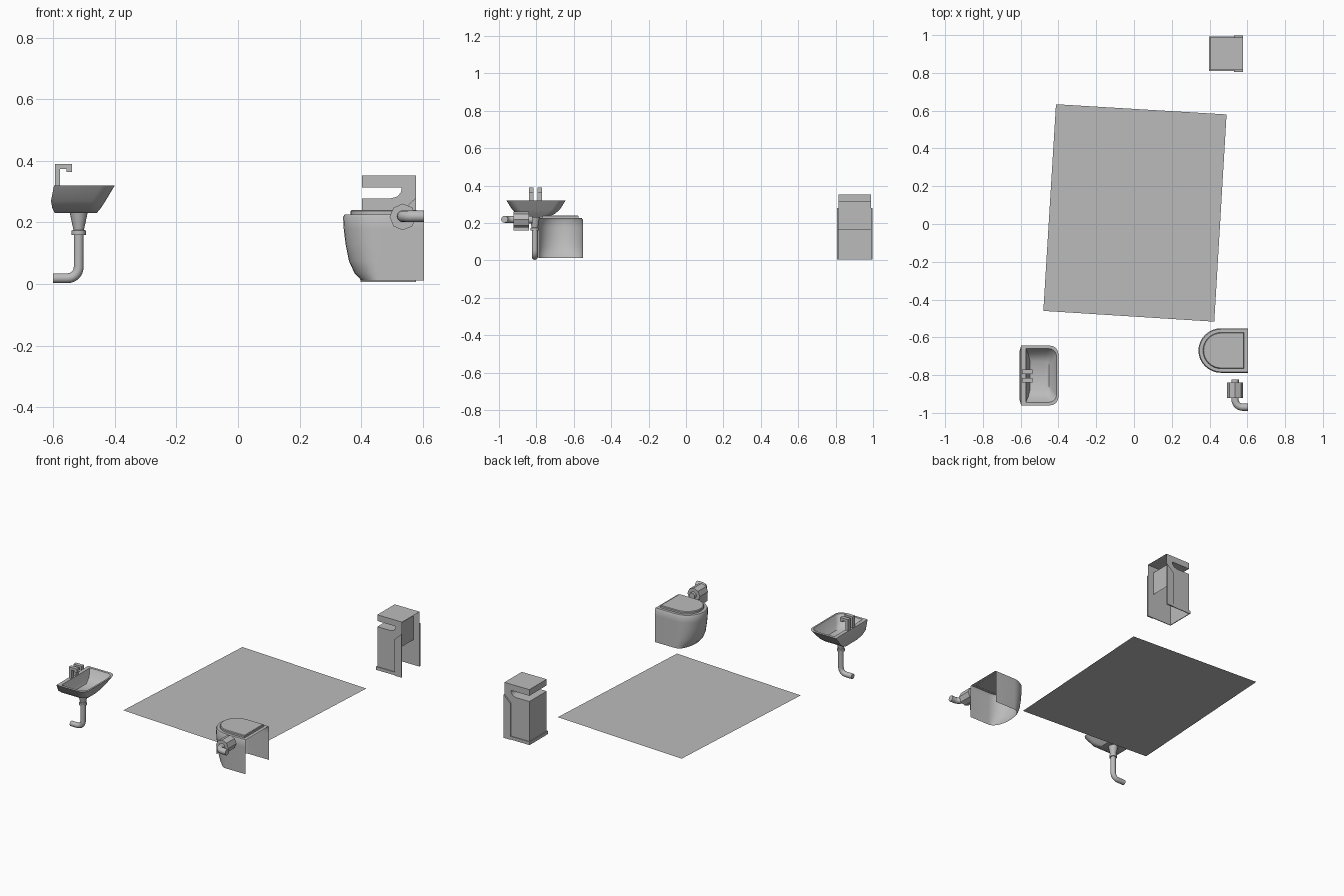
import bpy, bmesh, math
from math import sin, cos, pi, radians

if "Cube" in bpy.data.objects:
    bpy.data.objects.remove(bpy.data.objects["Cube"], do_unlink=True)

GREY = (0.5, 0.5, 0.5, 1)
mat = bpy.data.materials.new("plain grey")
mat.use_nodes = True
mat.diffuse_color = GREY
mat.node_tree.nodes["Principled BSDF"].inputs["Base Color"].default_value = GREY


def finish(ob, smooth=True):
    bpy.ops.object.select_all(action='DESELECT')
    ob.select_set(True)
    bpy.context.view_layer.objects.active = ob
    if ob.type == 'CURVE':
        bpy.ops.object.convert(target='MESH')
        ob = bpy.context.view_layer.objects.active
    ob.data.materials.clear()
    ob.data.materials.append(mat)
    if smooth:
        bpy.ops.object.shade_smooth_by_angle(angle=radians(35))
    return ob


def build(name, verts, faces, smooth=True, weld=True):
    me = bpy.data.meshes.new(name)
    me.from_pydata(verts, [], faces)
    bm = bmesh.new()
    bm.from_mesh(me)
    if weld:
        bmesh.ops.remove_doubles(bm, verts=bm.verts, dist=0.0002)
    bmesh.ops.recalc_face_normals(bm, faces=bm.faces)
    bm.to_mesh(me)
    bm.free()
    ob = bpy.data.objects.new(name, me)
    bpy.context.collection.objects.link(ob)
    return finish(ob, smooth)


def loft(name, rings, closed=True, cap_start=False, cap_end=True):
    """Skin equal-length rings in order."""
    n = len(rings[0])
    verts = [p for r in rings for p in r]
    faces = []
    for k in range(len(rings) - 1):
        for i in range(n if closed else n - 1):
            j = (i + 1) % n
            faces.append((k * n + i, k * n + j, k * n + n + j, k * n + n + i))
    if cap_start:
        faces.append(tuple(range(n)))
    if cap_end:
        faces.append(tuple(range(len(verts) - n, len(verts))))
    return build(name, verts, faces)


def prism(name, outline, y0, y1):
    """Extrude an x-z outline along y."""
    rings = [[(x, y, z) for x, z in outline] for y in (y0, y1)]
    return loft(name, rings, cap_start=True)


def box(name, x0, x1, y0, y1, z0, z1):
    return prism(name, [(x0, z0), (x1, z0), (x1, z1), (x0, z1)], y0, y1)


def tube(name, pts, radius):
    cu = bpy.data.curves.new(name, 'CURVE')
    cu.dimensions = '3D'
    cu.bevel_depth = radius
    cu.bevel_resolution = 4
    cu.use_fill_caps = True
    sp = cu.splines.new('POLY')
    sp.points.add(len(pts) - 1)
    for p, co in zip(sp.points, pts):
        p.co = (*co, 1)
    ob = bpy.data.objects.new(name, cu)
    bpy.context.collection.objects.link(ob)
    return finish(ob)


def turned(name, origin, profile, axis, n):
    """Ring profile (radius, offset) around the y or z axis."""
    ox, oy, oz = origin
    rings = []
    for r, h in profile:
        ring = []
        for i in range(n):
            c, s = r * cos(2 * pi * i / n), r * sin(2 * pi * i / n)
            ring.append((ox + c, oy + h, oz + s) if axis == 'y' else (ox + c, oy + s, oz + h))
        rings.append(ring)
    return loft(name, rings, cap_start=True)


# Floor
build("floor", [(-0.48, -0.46, 0), (0.425, -0.517, 0), (0.49, 0.58, 0), (-0.413, 0.634, 0)],
      [(0, 1, 2, 3)], smooth=False)


# Toilet: D-shaped shell, open at the wall and underneath
def d_ring(front, back, half, z, mid=0.462, cy=-0.67, n=16):
    arc = [(mid - (mid - front) * sin(pi * i / n), cy + half * cos(pi * i / n), z)
           for i in range(n + 1)]
    return [(back, cy + half, z)] + arc + [(back, cy - half, z)]


shell = [(0.400, 0.012), (0.378, 0.036), (0.360, 0.075), (0.349, 0.13), (0.343, 0.18), (0.341, 0.218)]
loft("toilet_bowl", [d_ring(f, 0.603, 0.118, z) for f, z in shell]
     + [d_ring(0.346, 0.603, 0.113, 0.226)], closed=False)
loft("toilet_lid", [d_ring(0.365, 0.582, 0.096, 0.225), d_ring(0.365, 0.582, 0.096, 0.237),
                    d_ring(0.369, 0.579, 0.092, 0.241)])

# Paper roll on a bent wall bracket
ROLL = (0.535, 0, 0.218)
turned("paper_roll", ROLL, [(0.043, -0.922), (0.043, -0.84)], 'y', 8)
turned("bracket_tip", ROLL, [(0.02, -0.84), (0.02, -0.822)], 'y', 12)
bend = [(0.575 - 0.04 * cos(t), -0.93 - 0.04 * sin(t), 0.22)
        for t in [pi / 2 * i / 6 for i in range(7)]]
tube("bracket_arm", [(0.535, -0.915, 0.22)] + bend + [(0.603, -0.97, 0.22)], 0.019)
build("paper_sheet", [(0.494, -0.922, 0.16), (0.494, -0.84, 0.16),
                      (0.494, -0.84, 0.22), (0.494, -0.922, 0.22)], [(0, 1, 2, 3)], smooth=False)


# Sink: outer bowl, rim and hollow basin
def basin_ring(x0, x1, half, r, z, cy=-0.802, n=5):
    side = [(x1 - r + r * sin(t), half - r + r * cos(t)) for t in [pi / 2 * i / n for i in range(n + 1)]]
    right = [(x0, half)] + side
    pts = right + [(x, -y) for x, y in reversed(right)]
    return [(x, cy + y, z) for x, y in pts]


loft("sink_basin", [
    basin_ring(-0.595, -0.458, 0.060, 0.03, 0.231),
    basin_ring(-0.603, -0.444, 0.098, 0.04, 0.248),
    basin_ring(-0.607, -0.430, 0.126, 0.045, 0.270),
    basin_ring(-0.597, -0.400, 0.158, 0.045, 0.320),
    basin_ring(-0.573, -0.410, 0.142, 0.040, 0.320),
    basin_ring(-0.560, -0.430, 0.115, 0.035, 0.275),
    basin_ring(-0.550, -0.450, 0.075, 0.025, 0.252)], cap_start=True)

# Two hooked taps
hook = [(-0.594, 0.315), (-0.577, 0.315), (-0.577, 0.374), (-0.556, 0.374),
        (-0.556, 0.364), (-0.538, 0.364), (-0.538, 0.390), (-0.594, 0.390)]
for name, y in (("tap_front", -0.828), ("tap_back", -0.782)):
    prism(name, hook, y - 0.012, y + 0.012)

# Drain funnel, collar and bent waste pipe
PIPE_X, PIPE_Y = -0.517, -0.808
turned("drain_funnel", (PIPE_X, PIPE_Y, 0),
       [(0.017, 0.16), (0.023, 0.16), (0.023, 0.174), (0.017, 0.176), (0.030, 0.236)], 'z', 16)
elbow = [(PIPE_X - 0.036 + 0.036 * cos(t), PIPE_Y, 0.055 - 0.036 * sin(t))
         for t in [pi / 2 * i / 6 for i in range(7)]]
tube("waste_pipe", [(PIPE_X, PIPE_Y, 0.17)] + elbow + [(-0.6, PIPE_Y, 0.019)], 0.016)

# Hand dryer: notched shell, open at the wall and underneath
FRONT, BACK, Y0, Y1 = 0.403, 0.577, 0.815, 0.988
outline = [(BACK, 0.353), (FRONT, 0.353), (FRONT, 0.314), (0.531, 0.314), (0.529, 0.298),
           (0.517, 0.284), (0.495, 0.278), (FRONT, 0.278), (FRONT, 0.006), (BACK, 0.006)]
n = len(outline)
verts = [(x, y, z) for y in (Y0, Y1) for x, z in outline]
walls = [(i, i + 1, n + i + 1, n + i) for i in range(n - 2)]
build("dryer_shell", verts, walls + [tuple(range(n)), tuple(range(n, 2 * n))])
build("dryer_inner_panel", [(0.535, Y0, 0.165), (0.535, Y1, 0.165), (0.535, Y1, 0.314),
                            (0.535, Y0, 0.314)], [(0, 1, 2, 3)], smooth=False)

# Dryer side plates with sloped tops, and base trim
plate = [(0.53, 0.006), (BACK, 0.006), (BACK, 0.28), (0.53, 0.235)]
for side, a, b in (("right", Y0 - 0.009, Y0), ("left", Y1, Y1 + 0.009)):
    prism("dryer_plate_" + side, plate, a, b)
    c, d = (a + 0.004, b) if side == "right" else (a, b - 0.004)
    box("dryer_trim_" + side, 0.398, 0.53, c, d, 0.006, 0.026)
box("dryer_trim_front", 0.398, FRONT, Y0, Y1, 0.006, 0.026)
